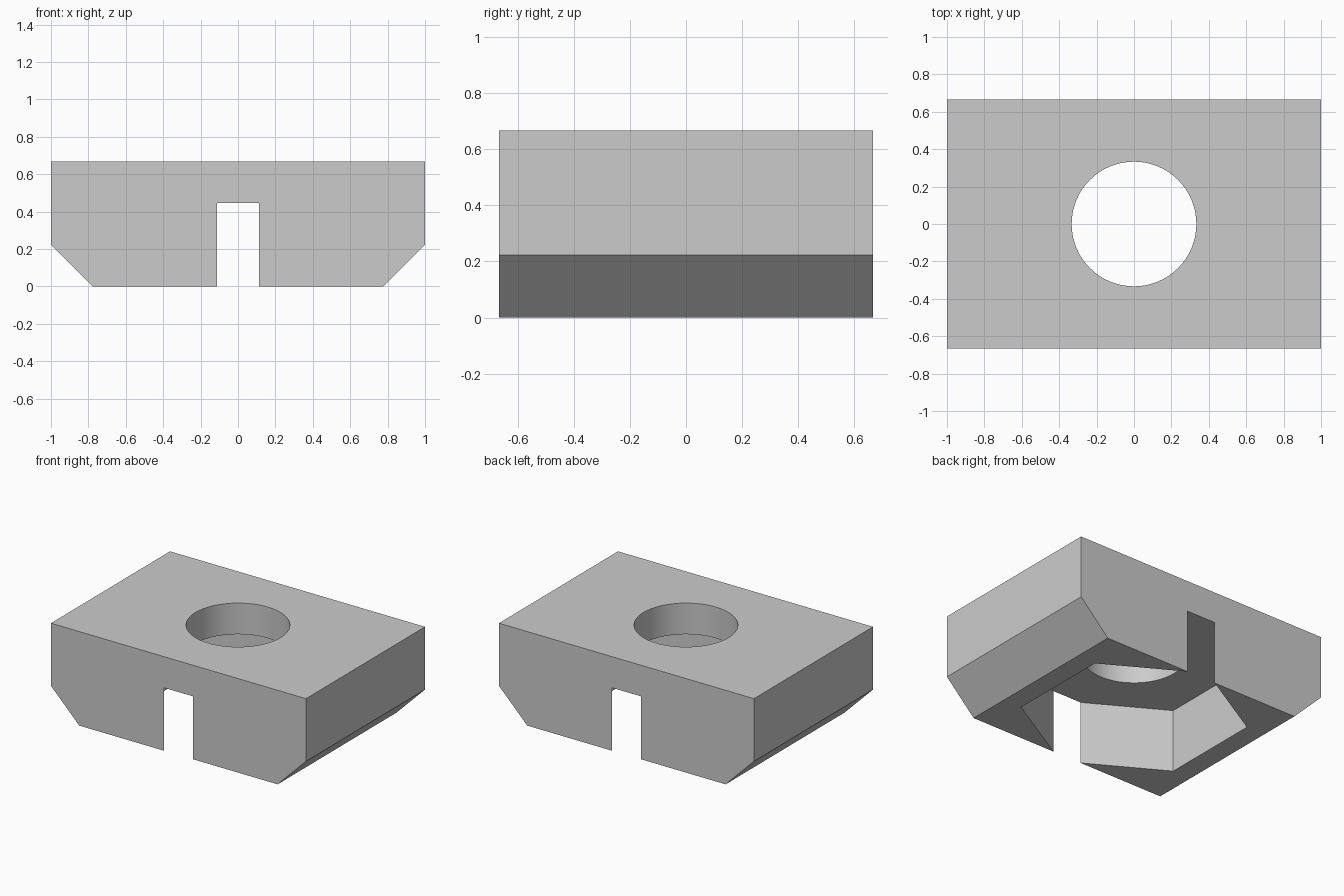
import bpy
import bmesh
import math

cube = bpy.data.objects.get("Cube")
if cube:
    bpy.data.objects.remove(cube, do_unlink=True)

LENGTH, WIDTH, HEIGHT = 2.0, 4 / 3, 2 / 3
CHAMFER = 2 / 9
HOLE_RADIUS = 1 / 3
POCKET_DEPTH = 0.446
POCKET_RADIUS = 0.634 / math.cos(math.pi / 6)  # hexagon centre to corner

grey = bpy.data.materials.new("plain_grey")
grey.use_nodes = True
colour = (0.6, 0.6, 0.6, 1)
grey.diffuse_color = colour
grey.node_tree.nodes["Principled BSDF"].inputs["Base Color"].default_value = colour


def prism_cutter(name, sides, radius, bottom, top):
    """Upright prism with a corner on the y axis."""
    bpy.ops.mesh.primitive_cylinder_add(
        vertices=sides, radius=radius, depth=top - bottom,
        location=(0, 0, (bottom + top) / 2))
    cutter = bpy.context.object
    cutter.name = name
    cutter.hide_render = True
    cutter.data.materials.append(grey)
    return cutter


def cut(target, cutter):
    """Subtract the cutter for good, then discard it."""
    mod = target.modifiers.new(cutter.name, 'BOOLEAN')
    mod.operation = 'DIFFERENCE'
    mod.solver = 'EXACT'
    mod.object = cutter
    bpy.context.view_layer.objects.active = target
    bpy.ops.object.modifier_apply(modifier=mod.name)
    bpy.data.objects.remove(cutter, do_unlink=True)


# Block: chamfered end profile swept from front to back
half = LENGTH / 2
right_side = [(half - CHAMFER, 0), (half, CHAMFER), (half, HEIGHT)]
profile = right_side + [(-x, z) for x, z in reversed(right_side)]
bm = bmesh.new()
face = bm.faces.new([bm.verts.new((x, -WIDTH / 2, z)) for x, z in profile])
swept = bmesh.ops.extrude_face_region(bm, geom=[face])
bmesh.ops.translate(bm, vec=(0, WIDTH, 0),
                    verts=[v for v in swept["geom"] if isinstance(v, bmesh.types.BMVert)])
bmesh.ops.recalc_face_normals(bm, faces=bm.faces)
mesh = bpy.data.meshes.new("block")
bm.to_mesh(mesh)
bm.free()
mesh.materials.append(grey)
block = bpy.data.objects.new("block", mesh)
bpy.context.collection.objects.link(block)

# Hexagonal pocket below, whose tips break through as slots front and back
cut(block, prism_cutter("hex_pocket", 6, POCKET_RADIUS, -0.2, POCKET_DEPTH))
# Round hole through the top
cut(block, prism_cutter("round_hole", 64, HOLE_RADIUS, 0.2, HEIGHT + 0.2))

bpy.ops.object.select_all(action='DESELECT')
block.select_set(True)
bpy.context.view_layer.objects.active = block
bpy.ops.object.shade_smooth_by_angle(angle=math.radians(30))
